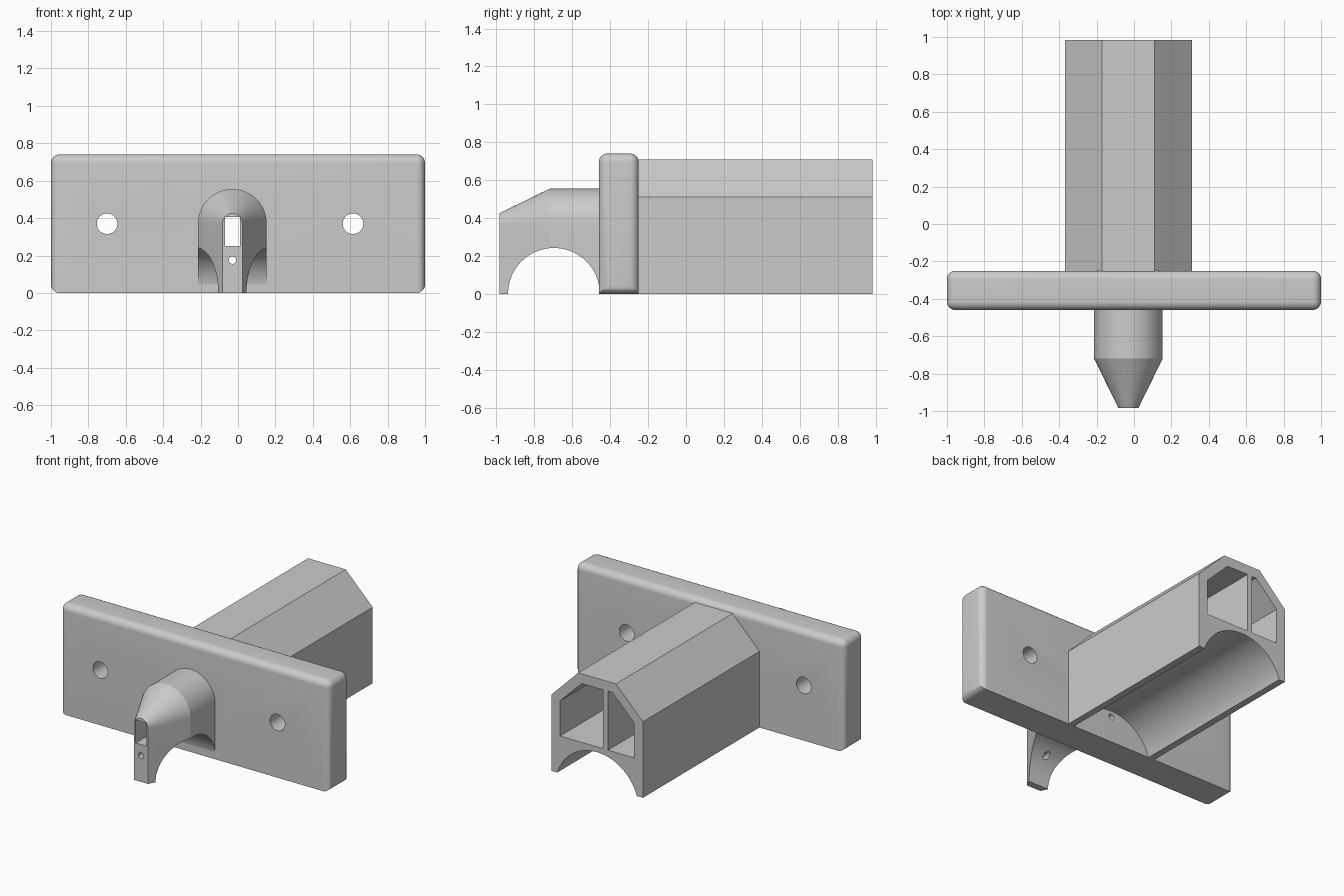
import bpy, bmesh, math
from mathutils import Vector

if "Cube" in bpy.data.objects:
    bpy.data.objects.remove(bpy.data.objects["Cube"], do_unlink=True)

CX = -0.03                       # centre line of nose and channel
PLATE_FRONT, PLATE_BACK = -0.46, -0.25

grey = bpy.data.materials.new("plain grey")
grey.use_nodes = True
grey.diffuse_color = (0.6, 0.6, 0.6, 1)
grey.node_tree.nodes["Principled BSDF"].inputs["Base Color"].default_value = (0.6, 0.6, 0.6, 1)


def make(name, bm):
    bmesh.ops.recalc_face_normals(bm, faces=bm.faces)
    mesh = bpy.data.meshes.new(name)
    bm.to_mesh(mesh)
    bm.free()
    mesh.materials.append(grey)
    obj = bpy.data.objects.new(name, mesh)
    bpy.context.collection.objects.link(obj)
    return obj


def loft(name, rings):
    """Skin closed rings of points and cap both ends."""
    bm = bmesh.new()
    loops = [[bm.verts.new(p) for p in ring] for ring in rings]
    n = len(loops[0])
    for a, b in zip(loops, loops[1:]):
        for i in range(n):
            j = (i + 1) % n
            bm.faces.new((a[i], a[j], b[j], b[i]))
    bm.faces.new(loops[0])
    bm.faces.new(loops[-1])
    return make(name, bm)


def along_y(name, profile, y0, y1):
    return loft(name, [[(x, y, z) for x, z in profile] for y in (y0, y1)])


def circle(u, v, r, n=64):
    return [(u + r * math.cos(2 * math.pi * i / n), v + r * math.sin(2 * math.pi * i / n))
            for i in range(n)]


def rect(x0, x1, z0, z1):
    return [(x0, z0), (x1, z0), (x1, z1), (x0, z1)]


def arch(half, spring, n=32):
    """Upright arch standing on z = 0."""
    top = [(CX + half * math.cos(math.pi * i / n), spring + half * math.sin(math.pi * i / n))
           for i in range(n + 1)]
    return [(CX + half, 0)] + top + [(CX - half, 0)]


def cut(obj, cutters):
    """Subtract the cutters, then discard them."""
    for c in cutters:
        c.hide_render = True
        mod = obj.modifiers.new("cut", 'BOOLEAN')
        mod.operation, mod.solver, mod.object = 'DIFFERENCE', 'EXACT', c
    bpy.context.view_layer.update()
    result = bpy.data.meshes.new_from_object(obj.evaluated_get(bpy.context.evaluated_depsgraph_get()))
    obj.modifiers.clear()
    obj.data = result
    for c in cutters:
        bpy.data.objects.remove(c, do_unlink=True)


def passages():
    """Window slot and small pin hole running through nose and plate."""
    return [along_y("slot_cutter", rect(CX - 0.04, CX + 0.04, 0.25, 0.405), -1.1, -0.2),
            along_y("pin_cutter", circle(CX, 0.175, 0.02, 24), -1.1, -0.2)]


# Mounting plate: rounded everywhere but the long bottom edges
bm = bmesh.new()
bmesh.ops.create_cube(bm, size=1)
for v in bm.verts:
    v.co = Vector((v.co.x * 2, v.co.y * (PLATE_BACK - PLATE_FRONT) + (PLATE_FRONT + PLATE_BACK) / 2,
                   (v.co.z + 0.5) * 0.74))
rounded = [e for e in bm.edges
           if not (max(v.co.z for v in e.verts) < 0.01 and abs(e.verts[0].co.x - e.verts[1].co.x) > 1)]
bmesh.ops.bevel(bm, geom=rounded, offset=0.045, segments=8, profile=0.5, affect='EDGES')
plate = make("mounting_plate", bm)
cut(plate, passages() + [along_y("screw_cutter", circle(x, 0.37, 0.055, 40), -0.6, -0.1)
                         for x in (-0.70, 0.615)])

# Tapered nose with a round cut from side to side
stations = [(-0.44, 0.183), (-0.72, 0.183), (-0.985, 0.053)]
nose = loft("nose", [[(x, y, z) for x, z in arch(half, 0.372)] for y, half in stations])
saddle = loft("saddle_cutter", [[(x, y, z) for y, z in circle(-0.697, 0, 0.242, 96)]
                                for x in (-0.5, 0.5)])
cut(nose, [saddle] + passages())

# Rear channel: house-shaped outside, two hollow bays, round groove below
half_outline = [(0.34, 0), (0.34, 0.51), (0.14, 0.71)]
outline = [(CX + x, z) for x, z in half_outline] + [(CX - x, z) for x, z in reversed(half_outline)]
channel = along_y("rear_channel", outline, -0.28, 0.985)
bay_left = [(-0.075, 0.25), (0.245, 0.25), (0.245, 0.485), (0.083, 0.645), (-0.075, 0.645)]
bay_right = [(-0.11, 0.25), (-0.305, 0.25), (-0.305, 0.485), (-0.143, 0.645), (-0.11, 0.645)]
cut(channel, [along_y("bay_cutter", bay_left, -0.4, 1.1),
              along_y("bay_cutter", bay_right, -0.4, 1.1),
              along_y("groove_cutter", circle(CX, -0.095, 0.31, 96), -0.4, 1.1)])

# Smooth the curved surfaces, keep the edges crisp
for obj in (plate, nose, channel):
    bpy.ops.object.select_all(action='DESELECT')
    obj.select_set(True)
    bpy.context.view_layer.objects.active = obj
    bpy.ops.object.shade_smooth_by_angle(angle=math.radians(25))
